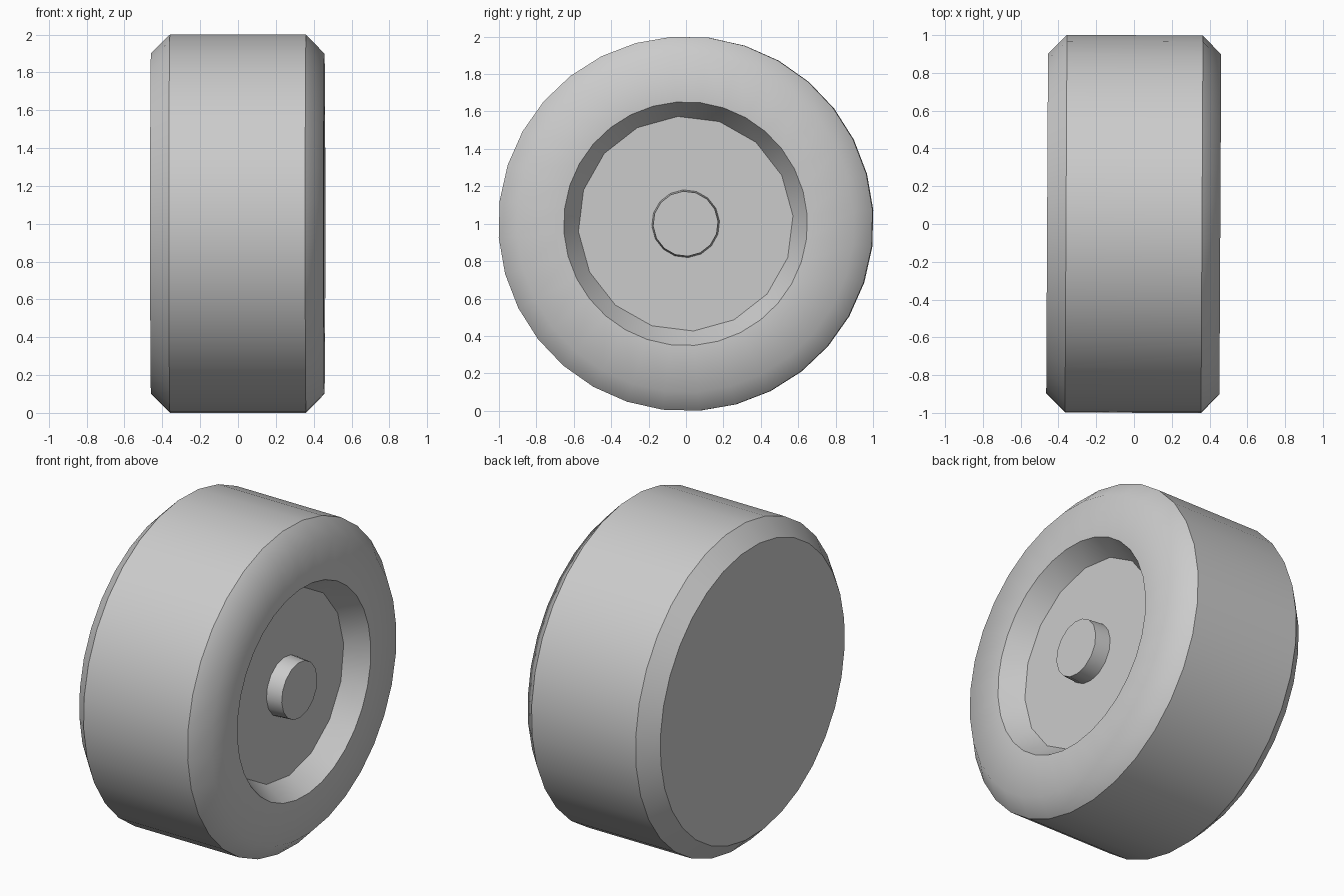
import bpy, bmesh, math

if "Cube" in bpy.data.objects:
    bpy.data.objects.remove(bpy.data.objects["Cube"])

START = math.radians(-4.2)
YAW = math.radians(-0.3)


def ring(bm, x, r, n):
    """Circle of vertices around the axle (x axis, at z = 1)."""
    angles = [START + 2 * math.pi * i / n for i in range(n)]
    return [bm.verts.new((x, r * math.sin(a), 1 + r * math.cos(a))) for a in angles]


def band(bm, a, b):
    """Join two rings; b may have the same number or half the vertices of a."""
    n, m = len(a), len(b)
    if n == m:
        for i in range(n):
            j = (i + 1) % n
            bm.faces.new((a[i], a[j], b[j], b[i]))
    else:
        for j in range(m):
            k = (j + 1) % m
            o0, o1, o2 = a[2 * j], a[2 * j + 1], a[(2 * j + 2) % n]
            bm.faces.new((o0, o1, b[j]))
            bm.faces.new((o1, b[k], b[j]))
            bm.faces.new((o1, o2, b[k]))


def lathe(name, profile):
    """Profile of (x, radius, sides, sharp) rings, capped at the end."""
    bm = bmesh.new()
    rings = [ring(bm, x, r, n) for x, r, n, _ in profile]
    for a, b in zip(rings, rings[1:]):
        band(bm, a, b)
    caps = [bm.faces.new(rings[0]), bm.faces.new(rings[-1])]
    bmesh.ops.recalc_face_normals(bm, faces=bm.faces)
    for f in bm.faces:
        f.smooth = f not in caps
    for vs, p in zip(rings, profile):
        if p[3]:
            for i, v in enumerate(vs):
                e = bm.edges.get((v, vs[i - 1]))
                if e:
                    e.smooth = False
    mesh = bpy.data.meshes.new(name)
    bm.to_mesh(mesh)
    bm.free()
    obj = bpy.data.objects.new(name, mesh)
    bpy.context.collection.objects.link(obj)
    obj.rotation_euler.z = YAW
    return obj


# Tyre: flat back, chamfered tread, soft outer wall, recessed wheel face
lathe("tyre", [
    (-0.46, 0.902, 32, True),
    (-0.36, 1.002, 32, True),
    (0.36, 1.002, 32, True),
    (0.457, 0.902, 32, False),
    (0.457, 0.652, 32, True),
    (0.325, 0.575, 16, True),
])

# Hub cap in the middle of the wheel face
lathe("hub_cap", [
    (0.32, 0.182, 16, True),
    (0.425, 0.174, 16, True),
])
